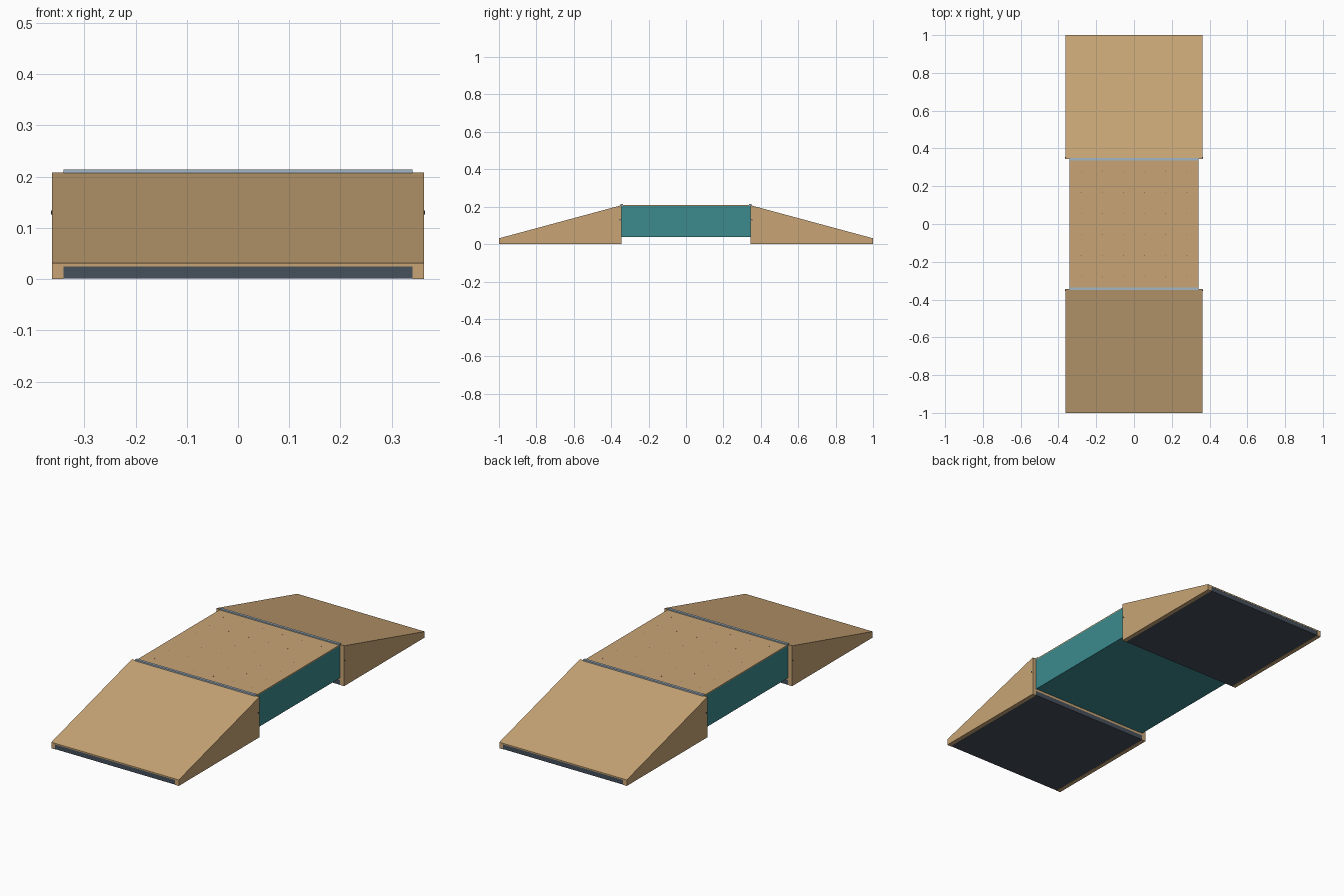
import bpy, bmesh, math
from mathutils import Matrix

if "Cube" in bpy.data.objects:
    bpy.data.objects.remove(bpy.data.objects["Cube"])


def material(name, rgb):
    """Flat colour given as sRGB 0-255, stored as linear."""
    m = bpy.data.materials.new(name)
    m.diffuse_color = [((c / 255 + 0.055) / 1.055) ** 2.4 for c in rgb] + [1]
    m.use_nodes = True
    m.node_tree.nodes["Principled BSDF"].inputs["Base Color"].default_value = m.diffuse_color
    return m


WOOD = material("plywood", (200, 165, 117))
TEAL = material("teal", (60, 139, 143))
DARK = material("dark_slate", (70, 80, 91))
STEEL = material("pale_steel", (163, 182, 198))


def finish(name, bm, mat):
    bmesh.ops.recalc_face_normals(bm, faces=bm.faces)
    me = bpy.data.meshes.new(name)
    bm.to_mesh(me)
    bm.free()
    ob = bpy.data.objects.new(name, me)
    bpy.context.collection.objects.link(ob)
    if mat:
        me.materials.append(mat)
    return ob


def prism(name, profile, half_width, mat):
    """Extrude a (y, z) profile across x."""
    bm = bmesh.new()
    face = bm.faces.new([bm.verts.new((-half_width, y, z)) for y, z in profile])
    new = bmesh.ops.extrude_face_region(bm, geom=[face])["geom"]
    verts = [v for v in new if isinstance(v, bmesh.types.BMVert)]
    bmesh.ops.translate(bm, verts=verts, vec=(2 * half_width, 0, 0))
    return finish(name, bm, mat)


def box(name, y0, y1, z0, z1, half_width, mat):
    return prism(name, [(y0, z0), (y1, z0), (y1, z1), (y0, z1)], half_width, mat)


def discs(name, places, radius, depth, mat):
    """Small cylinders, each placed by a matrix."""
    bm = bmesh.new()
    for place in places:
        bmesh.ops.create_cone(bm, cap_ends=True, segments=8, radius1=radius,
                              radius2=radius, depth=depth, matrix=place)
    return finish(name, bm, mat)


W, IN = 0.363, 0.341          # half widths: ramp sides, deck and inserts
JOINT = 0.344                 # where ramps meet the deck

for s, side in ((-1, "front"), (1, "back")):
    # ramp body with a recess under it for the base
    ramp = prism(side + "_ramp", [(s * JOINT, 0), (s, 0), (s, 0.031), (s * JOINT, 0.208)], W, WOOD)
    cutter = box(side + "_base_cutter", s * 0.3, s * 1.05, -0.05, 0.025, IN, None)
    cutter.hide_render = True
    cutter.hide_set(True)
    cut = ramp.modifiers.new("base_recess", 'BOOLEAN')
    cut.operation = 'DIFFERENCE'
    cut.object = cutter
    # dark base filling the recess
    box(side + "_base", s * JOINT, s * 0.9995, 0.001, 0.025, IN, DARK)
    # metal strip over the joint
    box(side + "_joint_strip", s * 0.336, s * 0.349, 0.204, 0.214, IN, STEEL)
    # bolts on the ramp sides
    turn = Matrix.Rotation(math.pi / 2, 4, 'Y')
    discs(side + "_side_bolts",
          [Matrix.Translation((x, s * 0.352, 0.13)) @ turn for x in (-W, W)],
          0.004, 0.003, DARK)

# middle section: teal body and plywood deck
box("middle_body", -JOINT, JOINT, 0.037, 0.203, IN, TEAL)
box("deck", -JOINT, JOINT, 0.203, 0.208, IN, WOOD)

# small screws across the deck
discs("deck_screws",
      [Matrix.Translation((-0.28 + 0.112 * i, -0.28 + 0.112 * j, 0.208))
       for i in range(6) for j in range(6)],
      0.002, 0.001, DARK)
